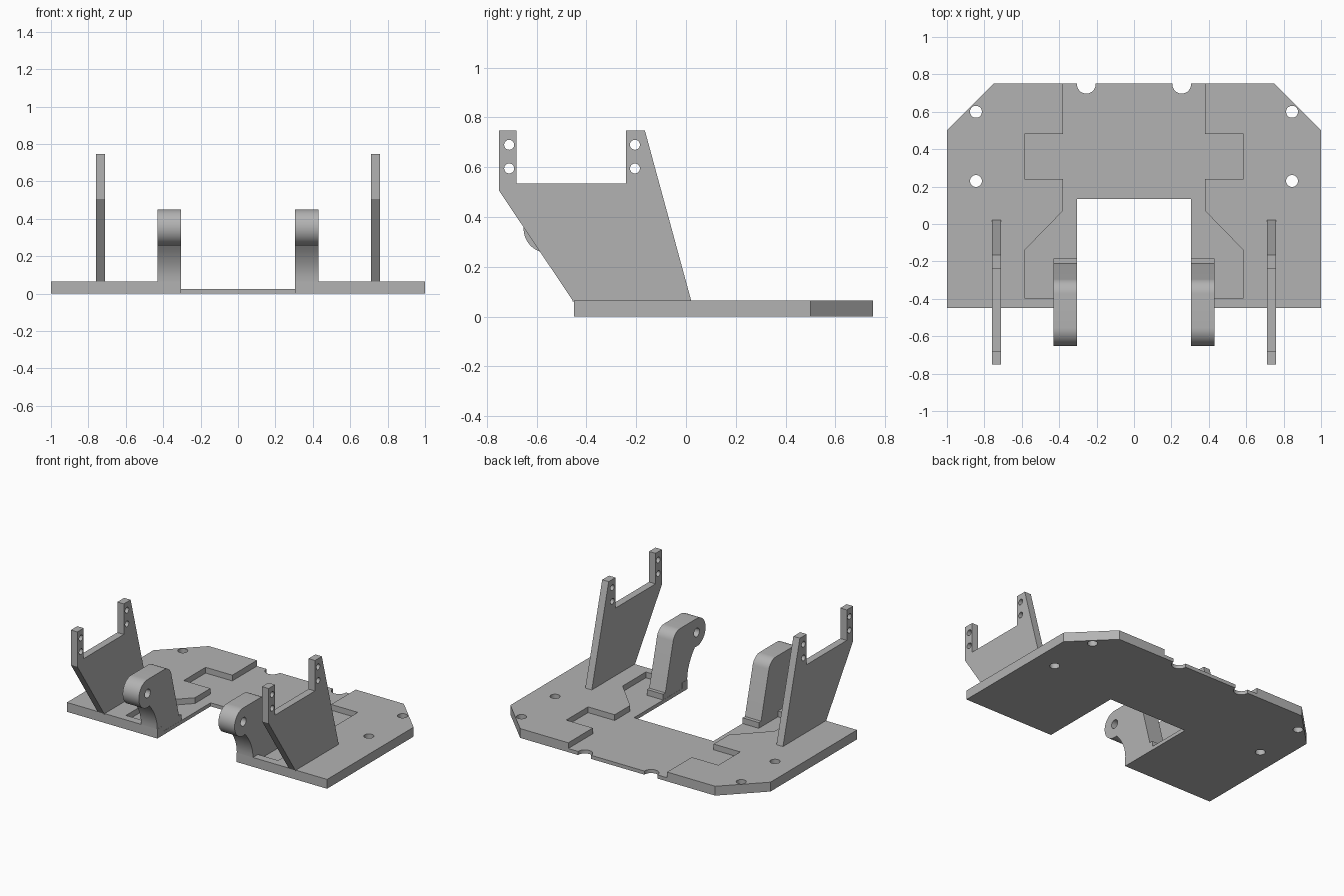
import bpy, bmesh, math
from mathutils import Vector

if "Cube" in bpy.data.objects:
    bpy.data.objects.remove(bpy.data.objects["Cube"], do_unlink=True)

grey = bpy.data.materials.new("plain grey")
grey.use_nodes = True
colour = (0.45, 0.45, 0.45, 1)
grey.diffuse_color = colour
grey.node_tree.nodes["Principled BSDF"].inputs["Base Color"].default_value = colour


def prism(name, outline, low, high, axis="z"):
    """Extrude an outline: (x, y) along z, or (y, z) along x."""
    bm = bmesh.new()
    place = (lambda p, h: (p[0], p[1], h)) if axis == "z" else (lambda p, h: (h, p[0], p[1]))
    face = bm.faces.new([bm.verts.new(place(p, low)) for p in outline])
    grown = bmesh.ops.extrude_face_region(bm, geom=[face])["geom"]
    shift = Vector(place((0, 0), high - low))
    bmesh.ops.translate(bm, vec=shift, verts=[v for v in grown if isinstance(v, bmesh.types.BMVert)])
    bmesh.ops.recalc_face_normals(bm, faces=bm.faces)
    mesh = bpy.data.meshes.new(name)
    bm.to_mesh(mesh)
    bm.free()
    mesh.materials.append(grey)
    obj = bpy.data.objects.new(name, mesh)
    bpy.context.collection.objects.link(obj)
    return obj


def arc(cx, cy, r, start, end, steps):
    angles = [math.radians(start + (end - start) * i / steps) for i in range(steps + 1)]
    return [(cx + r * math.cos(a), cy + r * math.sin(a)) for a in angles]


def circle(cx, cy, r):
    return arc(cx, cy, r, 0, 360, 32)[:-1]


def activate(obj):
    bpy.ops.object.select_all(action="DESELECT")
    obj.select_set(True)
    bpy.context.view_layer.objects.active = obj


def cut(obj, cutters):
    """Subtract each cutter, then remove it."""
    activate(obj)
    for cutter in cutters:
        cutter.hide_render = True
        mod = obj.modifiers.new("cut", "BOOLEAN")
        mod.operation, mod.solver, mod.object = "DIFFERENCE", "EXACT", cutter
        bpy.ops.object.modifier_apply(modifier=mod.name)
        bpy.data.objects.remove(cutter, do_unlink=True)


def smooth(obj):
    activate(obj)
    bpy.ops.object.shade_smooth_by_angle(angle=math.radians(30))


def both_sides(half):
    return half + [(-x, y) for x, y in reversed(half)]


# Base plate with chamfered rear corners and a front slot
THICK, FLOOR = 0.065, 0.025
plate = prism("base_plate", both_sides(
    [(0.305, 0.135), (0.305, -0.45), (1, -0.45), (1, 0.5), (0.75, 0.75)]), 0, THICK)

# Stepped recess, mounting holes and rear notches
recess = both_sides([(0.2, -0.395), (0.585, -0.395), (0.585, -0.14), (0.38, 0.07), (0.38, 0.24),
                     (0.585, 0.24), (0.585, 0.48), (0.38, 0.48), (0.38, 0.8)])
cutters = [prism("recess_cutter", recess, FLOOR, 0.2)]
for side in (-1, 1):
    for x, y, r in ((0.845, 0.6, 0.032), (0.845, 0.23, 0.032), (0.255, 0.747, 0.05)):
        cutters.append(prism("hole_cutter", circle(side * x, y, r), -0.1, 0.2))
cut(plate, cutters)
smooth(plate)

# Forked upright bracket, drawn from the side
bracket = [(-0.455, 0.06), (0.022, 0.06), (-0.165, 0.747), (-0.24, 0.747), (-0.24, 0.535),
           (-0.68, 0.535), (-0.68, 0.747), (-0.75, 0.747), (-0.75, 0.505), (-0.455, 0.065)]

# Pivot lug: curved neck, round eye, filleted sloping back and small foot
EYE = (-0.555, 0.353)
neck = [(-0.45 - 0.085 * t ** 2, 0.065 + 0.194 * t) for t in [i / 8 for i in range(9)]]
eye = arc(*EYE, 0.097, 270, 90, 28)
back = arc(-0.373, 0.37, 0.08, 90, 15, 10)
foot = [(-0.21, THICK), (-0.185, THICK), (-0.185, 0.02), (-0.449, 0.02)]
lug = neck + eye + back + foot

for side, word in ((1, "left"), (-1, "right")):
    low, high = sorted((side * 0.71, side * 0.76))
    part = prism(word + "_bracket", bracket, low, high, "x")
    cut(part, [prism("hole_cutter", circle(y, z, 0.02), low - 0.1, high + 0.1, "x")
               for y in (-0.71, -0.205) for z in (0.595, 0.69)])
    smooth(part)
    low, high = sorted((side * 0.306, side * 0.43))
    part = prism(word + "_pivot_lug", lug, low, high, "x")
    cut(part, [prism("hole_cutter", circle(*EYE, 0.03), low - 0.1, high + 0.1, "x")])
    smooth(part)
